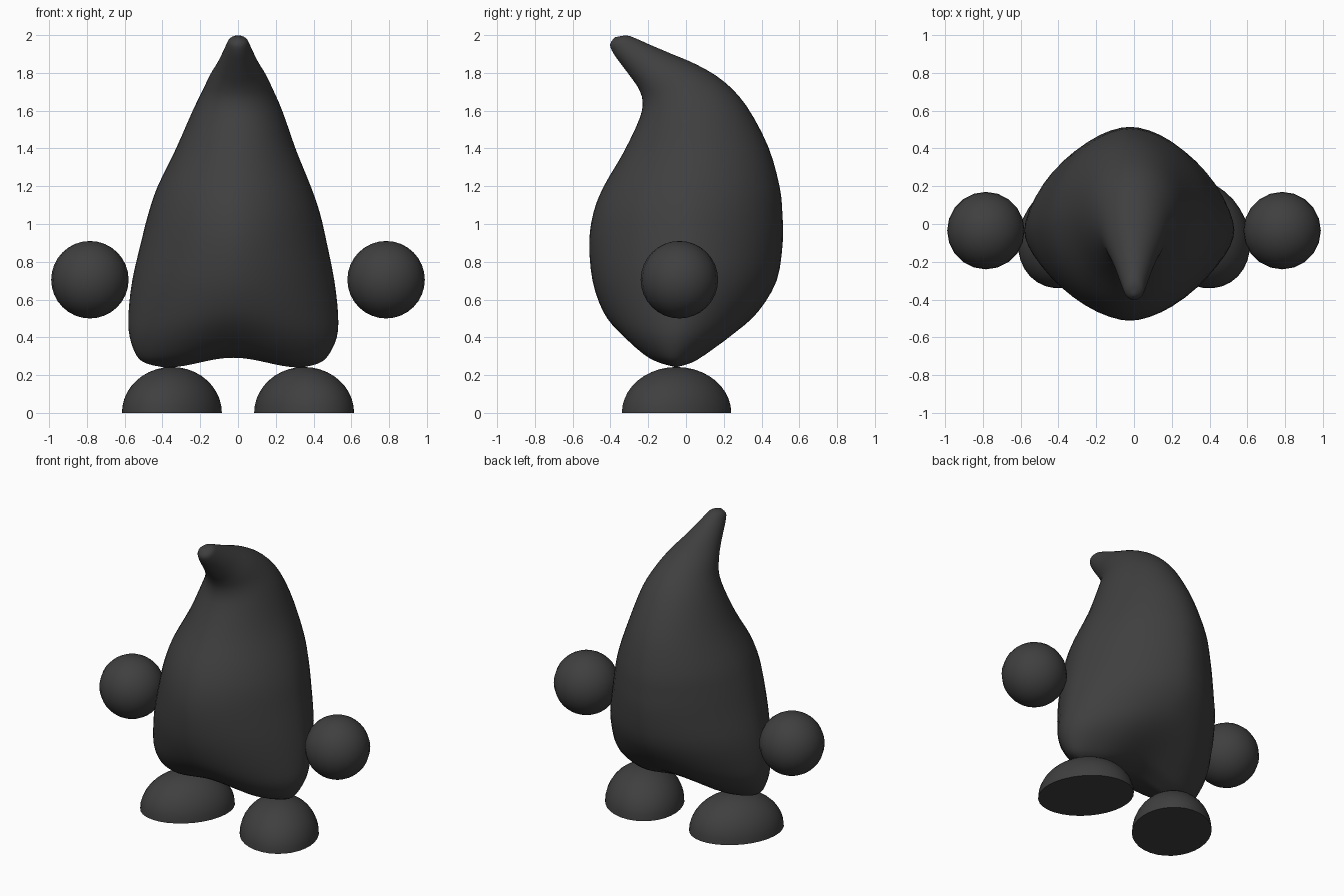
import bpy, bmesh, math
from mathutils import Vector, Matrix

if "Cube" in bpy.data.objects:
    bpy.data.objects.remove(bpy.data.objects["Cube"])

charcoal = bpy.data.materials.new("charcoal")
charcoal.diffuse_color = (0.05, 0.05, 0.05, 1)
charcoal.use_nodes = True
charcoal.node_tree.nodes["Principled BSDF"].inputs["Base Color"].default_value = charcoal.diffuse_color


def finish(name, bm, angle=50):
    bmesh.ops.recalc_face_normals(bm, faces=bm.faces)
    mesh = bpy.data.meshes.new(name)
    bm.to_mesh(mesh)
    bm.free()
    mesh.materials.append(charcoal)
    obj = bpy.data.objects.new(name, mesh)
    bpy.context.collection.objects.link(obj)
    bpy.ops.object.select_all(action='DESELECT')
    obj.select_set(True)
    bpy.context.view_layer.objects.active = obj
    bpy.ops.object.shade_smooth_by_angle(angle=math.radians(angle))
    return obj


# Body rings: front y, front z, back y, back z, half width, x offset, roundness
RINGS = [
    (-0.05, 0.24, -0.05, 0.24, 0.36, -0.025, 2.0),
    (-0.16, 0.26, 0.05, 0.26, 0.45, -0.03, 2.0),
    (-0.25, 0.30, 0.13, 0.30, 0.505, -0.03, 1.95),
    (-0.36, 0.40, 0.27, 0.40, 0.548, -0.025, 1.85),
    (-0.44, 0.52, 0.385, 0.52, 0.555, -0.025, 1.75),
    (-0.495, 0.70, 0.48, 0.70, 0.535, -0.025, 1.75),
    (-0.512, 0.90, 0.512, 0.90, 0.492, -0.022, 1.75),
    (-0.49, 1.06, 0.51, 1.06, 0.453, -0.02, 1.8),
    (-0.435, 1.20, 0.495, 1.20, 0.405, -0.02, 1.85),
    (-0.33, 1.38, 0.435, 1.41, 0.318, -0.012, 1.9),
    (-0.245, 1.56, 0.32, 1.625, 0.240, -0.003, 2.0),
    (-0.23, 1.65, 0.20, 1.755, 0.188, 0, 2.0),
    (-0.25, 1.715, 0.06, 1.842, 0.150, 0, 2.0),
    (-0.29, 1.775, -0.08, 1.902, 0.112, 0, 2.0),
    (-0.35, 1.855, -0.20, 1.953, 0.080, 0, 2.0),
    (-0.385, 1.905, -0.26, 1.98, 0.063, 0, 2.0),
    (-0.402, 1.95, -0.315, 1.998, 0.045, 0, 2.0),
    (-0.378, 1.988, -0.378, 1.988, 0.0, 0, 2.0),
]
SEG, STEPS = 48, 3


def spline(a, b, c, d, t):
    return 0.5 * (2 * b + (c - a) * t + (2 * a - 5 * b + 4 * c - d) * t * t
                  + (3 * b - a - 3 * c + d) * t ** 3)


def signed_power(v, p):
    return math.copysign(abs(v) ** p, v) if abs(v) > 1e-9 else 0.0


def smooth_rings():
    n = len(RINGS)
    for i in range(n - 1):
        four = [RINGS[min(max(i + k, 0), n - 1)] for k in (-1, 0, 1, 2)]
        for s in range(STEPS):
            yield [spline(*vals, s / STEPS) for vals in zip(*four)]
    yield RINGS[-1]


# Body: lofted drop with a forward curling tip and an arched underside
bm = bmesh.new()
loops = []
for fy, fz, by, bz, width, off, power in smooth_rings():
    loop = []
    for k in range(SEG):
        a = 2 * math.pi * k / SEG
        x = width * signed_power(math.cos(a), 2 / power)
        t = signed_power(math.sin(a), 2 / power)
        y = (fy + by) / 2 + t * (by - fy) / 2
        z = (fz + bz) / 2 + t * (bz - fz) / 2
        fade = max(0.0, 1 - (z - 0.24) / 0.45)
        if abs(x) < 0.36:
            z += 0.052 * fade * math.cos(math.pi / 2 * x / 0.36) ** 2
        loop.append(bm.verts.new((x + off, y, z)))
    loops.append(loop)
for low, high in zip(loops, loops[1:]):
    for k in range(SEG):
        j = (k + 1) % SEG
        bm.faces.new((low[k], low[j], high[j], high[k]))
bmesh.ops.remove_doubles(bm, verts=bm.verts, dist=0.0005)
finish("body", bm, 80)

for side, label in ((-1, "left"), (1, "right")):
    # Floating round hands
    bm = bmesh.new()
    bmesh.ops.create_uvsphere(bm, u_segments=20, v_segments=16, radius=0.205)
    bmesh.ops.translate(bm, verts=bm.verts, vec=(side * 0.784, -0.035, 0.705))
    finish(label + "_hand", bm)

    # Splayed half-dome feet with flat soles
    bm = bmesh.new()
    bmesh.ops.create_uvsphere(bm, u_segments=32, v_segments=20, radius=1)
    cut = bmesh.ops.bisect_plane(bm, geom=bm.verts[:] + bm.edges[:] + bm.faces[:],
                                 plane_co=(0, 0, 0), plane_no=(0, 0, -1), clear_outer=True)
    rim = [e for e in bm.edges if e.is_boundary]
    bmesh.ops.contextual_create(bm, geom=rim)
    place = (Matrix.Translation(Vector((side * 0.35, -0.05, 0)))
             @ Matrix.Rotation(side * math.radians(31.8), 4, 'Z')
             @ Matrix.Diagonal((0.248, 0.305, 0.243, 1)))
    bmesh.ops.transform(bm, matrix=place, verts=bm.verts)
    finish(label + "_foot", bm)
